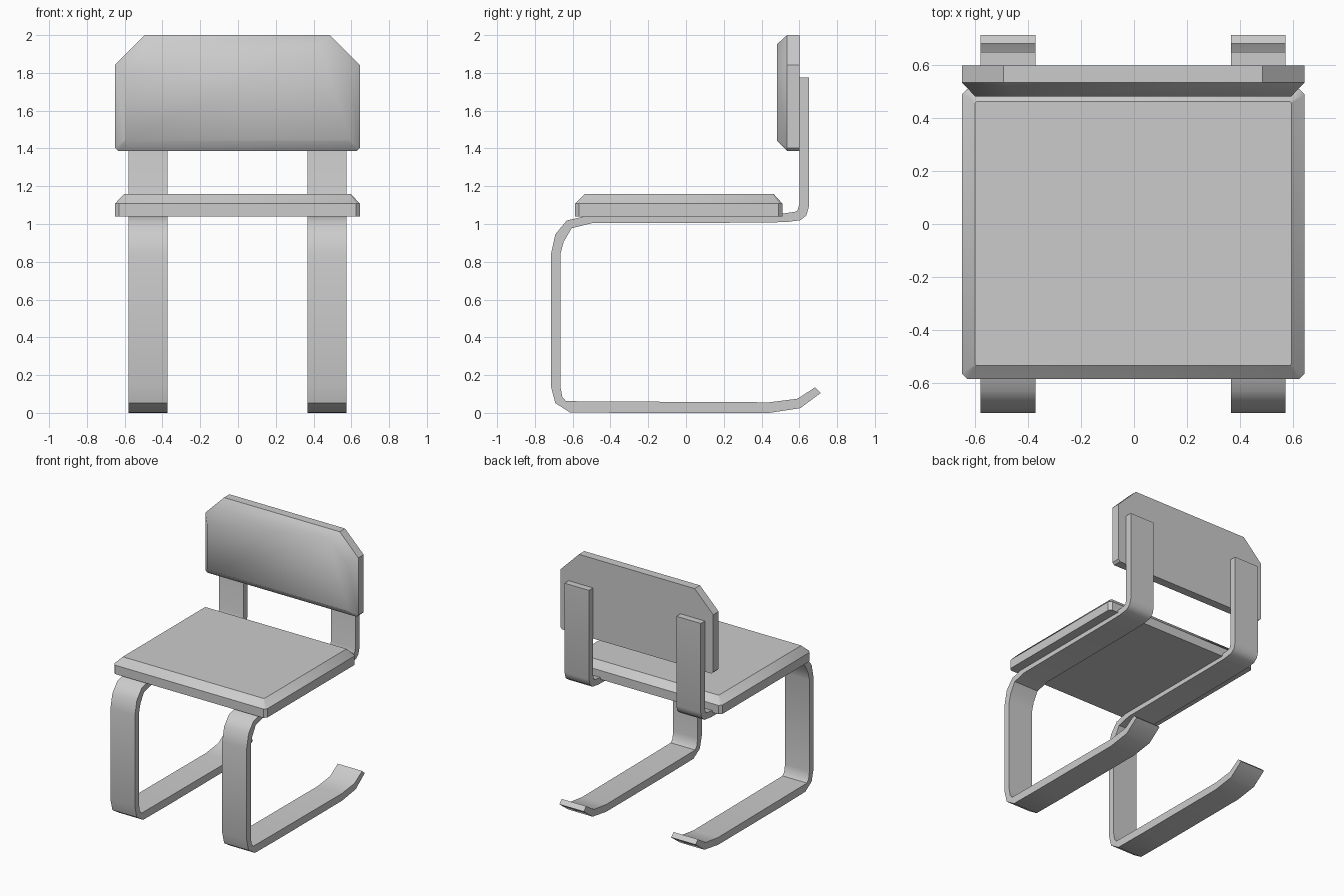
import bpy, bmesh, math

if "Cube" in bpy.data.objects:
    bpy.data.objects.remove(bpy.data.objects["Cube"])

CX = -0.003  # shared middle of all parts in x


def loft(name, rings, angle=40):
    """Skin a list of equal-length vertex rings and cap both ends."""
    bm = bmesh.new()
    loops = [[bm.verts.new(p) for p in ring] for ring in rings]
    n = len(loops[0])
    for a, b in zip(loops, loops[1:]):
        for i in range(n):
            j = (i + 1) % n
            bm.faces.new((a[i], a[j], b[j], b[i]))
    bm.faces.new(loops[0])
    bm.faces.new(loops[-1])
    bmesh.ops.recalc_face_normals(bm, faces=bm.faces)
    me = bpy.data.meshes.new(name)
    bm.to_mesh(me)
    bm.free()
    ob = bpy.data.objects.new(name, me)
    bpy.context.collection.objects.link(ob)
    bpy.ops.object.select_all(action='DESELECT')
    ob.select_set(True)
    bpy.context.view_layer.objects.active = ob
    bpy.ops.object.shade_smooth_by_angle(angle=math.radians(angle))
    return ob


def outline(hw, lo, hi, c_lo, c_hi):
    """Rectangle with cut corners, as (x, v) points."""
    half = [(hw - c_lo, lo), (hw, lo + c_lo), (hw, hi - c_hi), (hw - c_hi, hi)]
    return ([(CX + x, v) for x, v in half]
            + [(CX - x, v) for x, v in reversed(half)])


# Seat cushion: bottom, shoulder, bevelled top
seat_levels = [(1.04, 0.648, -0.587, 0.51, 0.02),
               (1.108, 0.648, -0.587, 0.51, 0.02),
               (1.16, 0.599, -0.535, 0.463, 0.006)]
loft("seat", [[(x, y, z) for x, y in outline(hw, lo, hi, c, c)]
              for z, hw, lo, hi, c in seat_levels])

# Backrest cushion: rear face, shoulder, bevelled front
back_levels = [(0.60, 0.648, 1.387, 2.0, 0.016, 0.158),
               (0.535, 0.648, 1.387, 2.0, 0.016, 0.158),
               (0.482, 0.597, 1.44, 1.952, 0.005, 0.16)]
loft("backrest", [[(x, y, z) for x, z in outline(hw, lo, hi, c1, c2)]
                  for y, hw, lo, hi, c1, c2 in back_levels])

# Bent cantilever strips: outer edge and inner edge of the side profile (y, z)
outer = [(0.65, 1.775), (0.65, 1.09), (0.637, 1.045), (0.605, 1.02),
         (0.53, 1.01), (0.34, 1.007), (-0.50, 1.004), (-0.605, 0.978),
         (-0.648, 0.905), (-0.665, 0.84), (-0.665, 0.14), (-0.655, 0.085),
         (-0.635, 0.062), (-0.34, 0.06), (0.44, 0.056), (0.59, 0.075),
         (0.683, 0.135)]
inner = [(0.60, 1.775), (0.60, 1.105), (0.59, 1.07), (0.575, 1.064),
         (0.51, 1.055), (0.34, 1.052), (-0.50, 1.05), (-0.632, 1.018),
         (-0.692, 0.945), (-0.715, 0.84), (-0.715, 0.14), (-0.692, 0.052),
         (-0.615, 0.003), (-0.34, 0.0), (0.44, 0.0), (0.605, 0.025),
         (0.714, 0.106)]
for side, name in ((-1, "left_frame"), (1, "right_frame")):
    xa, xb = CX + side * 0.37, CX + side * 0.577
    loft(name, [[(xa, *o), (xb, *o), (xb, *i), (xa, *i)]
                for o, i in zip(outer, inner)])
